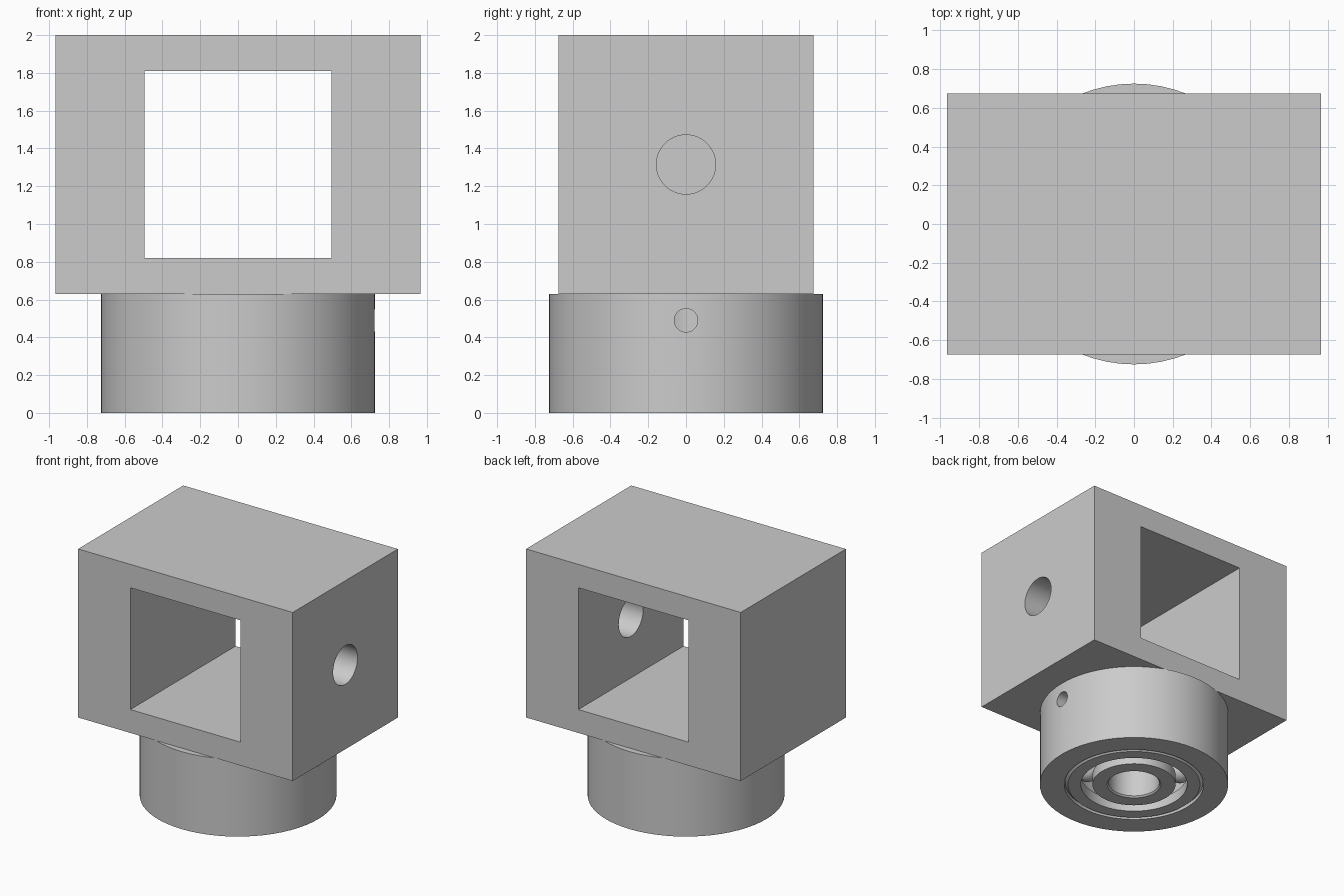
import bpy, bmesh, math
from mathutils import Matrix, Vector

old = bpy.data.objects.get("Cube")
if old:
    bpy.data.objects.remove(old, do_unlink=True)

grey = bpy.data.materials.new("plain grey")
grey.use_nodes = True
colour = (0.6, 0.6, 0.6, 1)
grey.diffuse_color = colour
grey.node_tree.nodes["Principled BSDF"].inputs["Base Color"].default_value = colour


def finish(bm, name):
    bmesh.ops.recalc_face_normals(bm, faces=bm.faces)
    mesh = bpy.data.meshes.new(name)
    bm.to_mesh(mesh)
    bm.free()
    mesh.materials.append(grey)
    ob = bpy.data.objects.new(name, mesh)
    bpy.context.collection.objects.link(ob)
    return ob


def box(name, size, centre):
    bm = bmesh.new()
    bmesh.ops.create_cube(bm, size=1, matrix=Matrix.Translation(centre) @ Matrix.Diagonal((*size, 1)))
    return finish(bm, name)


def side_drill(name, radius, x0, x1, z):
    bm = bmesh.new()
    place = Matrix.Translation(((x0 + x1) / 2, 0, z)) @ Matrix.Rotation(math.pi / 2, 4, 'Y')
    bmesh.ops.create_cone(bm, cap_ends=True, segments=48, radius1=radius, radius2=radius,
                          depth=x1 - x0, matrix=place)
    return finish(bm, name)


def lathe(name, profile, steps=64):
    """Spin a closed (radius, height) outline around z."""
    bm = bmesh.new()
    verts = [bm.verts.new((r, 0, z)) for r, z in profile]
    edges = [bm.edges.new((a, b)) for a, b in zip(verts, verts[1:] + verts[:1])]
    bmesh.ops.spin(bm, geom=verts + edges, cent=(0, 0, 0), axis=(0, 0, 1),
                   angle=math.tau, steps=steps)
    bmesh.ops.remove_doubles(bm, verts=bm.verts, dist=1e-4)
    return finish(bm, name)


def activate(ob):
    bpy.ops.object.select_all(action='DESELECT')
    ob.select_set(True)
    bpy.context.view_layer.objects.active = ob


def cut(ob, cutter):
    mod = ob.modifiers.new("cut", 'BOOLEAN')
    mod.operation, mod.solver, mod.object = 'DIFFERENCE', 'EXACT', cutter
    activate(ob)
    bpy.ops.object.modifier_apply(modifier=mod.name)
    bpy.data.objects.remove(cutter, do_unlink=True)


def smooth(ob):
    activate(ob)
    bpy.ops.object.shade_smooth_by_angle(angle=math.radians(30))


# Block with a square window and one pin hole in the left wall
base, top = 0.63, 2.0
block = box("block", (1.93, 1.35, top - base), (0, 0, (base + top) / 2))
cut(block, box("window_cutter", (0.99, 2, 0.99), (0, 0, 1.315)))
cut(block, side_drill("pin_cutter", 0.157, 0.3, 1.2, 1.315))
smooth(block)

# Round housing with a bearing pocket and a set screw hole
width = 0.34
pocket, bore = 0.537, 0.195
housing = lathe("bearing_housing", [(0.725, 0), (0.725, base), (bore, base),
                                    (bore, width + 0.01), (pocket, width + 0.01), (pocket, 0)])
cut(housing, side_drill("screw_cutter", 0.062, 0.1, 0.9, 0.49))
smooth(housing)

# Bearing rings, each with a rounded ball groove
pitch, ball, mid = 0.365, 0.095, width / 2


def ring(name, outer, face, side):
    reach = math.acos((face - pitch) * side / ball)
    groove = [(pitch + side * ball * math.cos(a), mid + ball * math.sin(a))
              for a in [reach * (i / 4 - 1) for i in range(9)]]
    c = 0.025 if side > 0 else 0.012
    smooth(lathe(name, [(outer - side * c, 0), (face, 0), *groove, (face, width),
                        (outer - side * c, width), (outer, width - c), (outer, c)]))


ring("bearing_outer_ring", 0.533, 0.41, 1)
ring("bearing_inner_ring", bore, 0.32, -1)

# Bearing balls
bm = bmesh.new()
for i in range(7):
    spot = Matrix.Rotation(math.tau * i / 7, 4, 'Z') @ Vector((pitch, 0, mid))
    bmesh.ops.create_uvsphere(bm, u_segments=20, v_segments=12, radius=ball - 0.002,
                              matrix=Matrix.Translation(spot))
smooth(finish(bm, "bearing_balls"))
